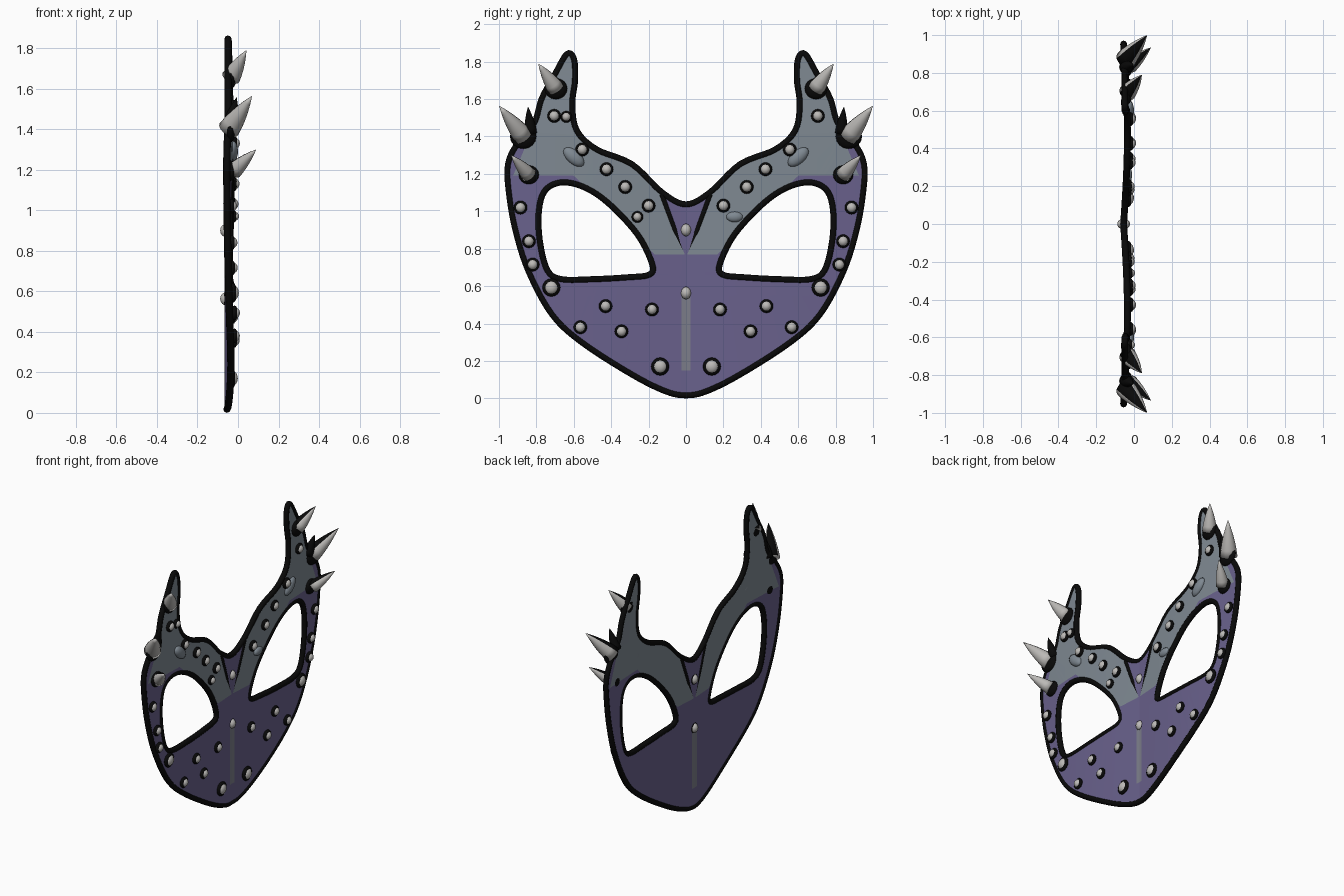
import bpy, bmesh, math
from mathutils import Vector, Matrix

cube = bpy.data.objects.get("Cube")
if cube:
    bpy.data.objects.remove(cube, do_unlink=True)


def material(name, rgb):
    linear = [(c / 255 / 12.92) if c < 11 else ((c / 255 + 0.055) / 1.055) ** 2.4 for c in rgb]
    mat = bpy.data.materials.new(name)
    mat.use_nodes = True
    mat.diffuse_color = (*linear, 1)
    bsdf = mat.node_tree.nodes["Principled BSDF"]
    bsdf.inputs["Base Color"].default_value = (*linear, 1)
    bsdf.inputs["Roughness"].default_value = 0.8
    return mat


purple = material("dusky purple", (105, 97, 140))
grey = material("slate grey", (127, 137, 146))
black = material("black", (9, 9, 9))
bone = material("bone", (188, 186, 183))
stripe_grey = material("stripe grey", (124, 126, 138))


def depth(y, z):
    """Gentle bow of the mask surface."""
    return -0.055 + 0.02 * math.sin(math.pi * min(abs(y) / 0.95, 1)) - 0.027 * max(0, z - 1.4)


def on_mask(y, z, lift=0.0):
    return Vector((depth(y, z) + lift, y, z))


def smooth_loop(points, steps=5):
    """Closed Catmull-Rom curve through 2D points."""
    pts, n = [Vector(p) for p in points], len(points)
    out = []
    for i in range(n):
        a, b, c, d = (pts[(i + k) % n] for k in (-1, 0, 1, 2))
        for s in range(steps):
            t = s / steps
            out.append(0.5 * (2 * b + (c - a) * t + (2 * a - 5 * b + 4 * c - d) * t ** 2
                              + (3 * b - a - 3 * c + d) * t ** 3))
    return out


def flip(points):
    return [(-y, z) for y, z in reversed(points)]


def finish(name, bm, mats, smooth=True):
    mesh = bpy.data.meshes.new(name)
    bm.to_mesh(mesh)
    bm.free()
    for m in mats:
        mesh.materials.append(m)
    obj = bpy.data.objects.new(name, mesh)
    bpy.context.collection.objects.link(obj)
    if smooth:
        for p in mesh.polygons:
            p.use_smooth = True
    return obj


def tube(name, points, radius, cyclic=True, radii=None):
    curve = bpy.data.curves.new(name, "CURVE")
    curve.dimensions = "3D"
    curve.bevel_depth = radius
    curve.bevel_resolution = 2
    curve.use_fill_caps = True
    spline = curve.splines.new("POLY")
    spline.points.add(len(points) - 1)
    for i, (p, q) in enumerate(zip(spline.points, points)):
        p.co = (*on_mask(*q), 1)
        p.radius = radii[i] if radii else 1
    spline.use_cyclic_u = cyclic
    curve.materials.append(black)
    obj = bpy.data.objects.new(name, curve)
    bpy.context.collection.objects.link(obj)
    bpy.ops.object.select_all(action="DESELECT")
    obj.select_set(True)
    bpy.context.view_layer.objects.active = obj
    bpy.ops.object.convert(target="MESH")


# Silhouette and eye openings
half = [(0, 1.035), (.13, 1.1), (.29, 1.25), (.48, 1.33), (.585, 1.43), (.61, 1.57), (.595, 1.7),
        (.6, 1.81), (.635, 1.84), (.7, 1.73), (.77, 1.6), (.81, 1.47), (.9, 1.36), (.95, 1.25),
        (.945, 1.1), (.91, .9), (.84, .68), (.715, .45), (.555, .3), (.29, .13), (.11, .04), (0, .018)]
eye = [(.18, .72), (.26, .88), (.42, 1.05), (.555, 1.135), (.675, 1.155), (.76, 1.105), (.79, .98),
       (.78, .82), (.74, .68), (.665, .635), (.5, .635), (.315, .645), (.195, .66)]
outline = smooth_loop(half + flip(half[1:-1]))
eyes = [smooth_loop(eye), smooth_loop(flip(eye))]

# Mask plate, cut along the colour borders
bm = bmesh.new()
for loop in [outline] + eyes:
    verts = [bm.verts.new((0, p.x, p.y)) for p in loop]
    for a, b in zip(verts, verts[1:] + verts[:1]):
        bm.edges.new((a, b))
bmesh.ops.triangle_fill(bm, use_beauty=True, use_dissolve=False, edges=bm.edges[:], normal=(1, 0, 0))


def cut(p, q):
    """Split the plate along the line through two 2D points."""
    bmesh.ops.bisect_plane(bm, geom=bm.verts[:] + bm.edges[:] + bm.faces[:], dist=1e-5,
                           plane_co=(0, *p), plane_no=(0, q[1] - p[1], p[0] - q[0]))


brow, cheek, wedge = ((.18, .78), (.6, 1.19)), ((.78, 1.53), (.92, 1.2)), ((0, .75), (.13, 1.09))
for p, q in (brow, cheek, wedge):
    cut(p, q)
    cut((-p[0], p[1]), (-q[0], q[1]))
for z in (.15, .55, .77, 1.19):
    cut((0, z), (1, z))
for y in [-.025, .025] + [i / 10 for i in range(-9, 10)]:
    cut((y, 0), (y, 1))


def above(line, y, z):
    (a, b), (c, d) = line
    return z > b + (y - a) * (d - b) / (c - a)


for f in bm.faces:
    mid = f.calc_center_median()
    y, z = abs(mid.y), mid.z
    is_grey = (z > .77 and (z > 1.19 or above(brow, y, z))
               and not above(cheek, y, z) and not above(wedge, y, z))
    if z > 1.53:
        is_grey = True
    f.material_index = 2 if y < .025 and .15 < z < .55 else int(is_grey)
for v in bm.verts:
    v.co.x = depth(v.co.y, v.co.z)
bmesh.ops.recalc_face_normals(bm, faces=bm.faces[:])
plate = finish("mask_plate", bm, [purple, grey, stripe_grey], smooth=False)
solid = plate.modifiers.new("thickness", "SOLIDIFY")
solid.thickness, solid.offset = 0.022, 0

# Black piping around the edges and the nose wedge
tube("outer_piping", outline, .018)
for side, loop in zip(("left", "right"), eyes):
    tube(side + "_eye_piping", loop, .018)
tube("nose_piping", [(-.13, 1.09), (-.06, .9), (0, .75), (.06, .9), (.13, 1.09)], .017,
     cyclic=False, radii=[1, .9, .55, .9, 1])


def pebble(name, y, z, size, lift, mat, angle=0.0):
    """Flattened ball lying on the mask; size is depth, width, height."""
    bm = bmesh.new()
    bmesh.ops.create_uvsphere(bm, u_segments=14, v_segments=8, radius=1)
    place = (Matrix.Translation(on_mask(y, z, lift)) @ Matrix.Rotation(angle, 4, "X")
             @ Matrix.Diagonal((*size, 1)))
    bmesh.ops.transform(bm, matrix=place, verts=bm.verts[:])
    finish(name, bm, [mat])


def stud(y, z, r):
    pebble("stud_collar", y, z, (.018, r * 1.3, r * 1.3), .018, black)
    pebble("stud", y, z, (.028, r, r), .018, bone)


# Studs
studs = [(.2, 1.03), (.325, 1.13), (.425, 1.225), (.555, 1.33), (.705, 1.51), (.885, 1.02),
         (.84, .84), (.82, .715), (.43, .493), (.182, .475), (.565, .38), (.345, .358)]
for s in (-1, 1):
    for y, z in studs:
        stud(s * y, z, .028)
    for y, z in ((.72, .592), (.138, .17)):
        stud(s * y, z, .037)
    # Bare brow beads
    pebble("brow_bead", s * .6, 1.29, (.025, .068, .036), .012, grey, s * .72)
stud(-.26, .97, .024)
stud(-.64, 1.505, .024)
pebble("small_brow_bead", .26, .97, (.02, .045, .028), .01, grey)
for z in (.9, .563):
    pebble("centre_collar", 0, z, (.02, .036, .042), 0, black)
    pebble("centre_stud", 0, z, (.034, .029, .034), 0, bone)


def spike(name, base, tip, r, mats):
    base, tip = Vector(base), Vector(tip)
    axis = tip - base
    bm = bmesh.new()
    bmesh.ops.create_cone(bm, cap_ends=True, segments=16, radius1=r, radius2=0, depth=1,
                          matrix=Matrix.Translation((0, 0, .5)))
    bmesh.ops.remove_doubles(bm, verts=bm.verts[:], dist=1e-5)
    for t in (.2, .4, .6, .8):
        bmesh.ops.bisect_plane(bm, geom=bm.verts[:] + bm.edges[:] + bm.faces[:],
                               plane_co=(0, 0, t), plane_no=(0, 0, 1))
    for v in bm.verts:
        swell = 1 + .6 * v.co.z
        v.co = Vector((v.co.x * swell, v.co.y * swell, v.co.z * axis.length))
    turn = Matrix.Translation(base) @ axis.to_track_quat("Z", "Y").to_matrix().to_4x4()
    bmesh.ops.transform(bm, matrix=turn, verts=bm.verts[:])
    bmesh.ops.recalc_face_normals(bm, faces=bm.faces[:])
    for f in bm.faces:
        f.material_index = int(f.normal.z > .62)
    finish(name, bm, mats)


# Horn spikes with black sockets
horns = [("ear_spike", (-.035, .695, 1.655), (.042, .79, 1.79), .047),
         ("temple_spike", (-.045, .87, 1.4), (.07, 1, 1.565), .055),
         ("cheek_spike", (-.02, .84, 1.195), (.09, .935, 1.3), .042)]
for s in (-1, 1):
    for name, (bx, by, bz), (tx, ty, tz), r in horns:
        spike(name, (bx, s * by, bz), (tx, s * ty, tz), r, [bone, black])
        pebble(name + "_socket", s * by, bz, (.028, r * 1.3, r * 1.2), .012, black)
    spike("small_dark_spike", (-.045, s * .83, 1.42), (-.005, s * .845, 1.56), .035, [black, black])
